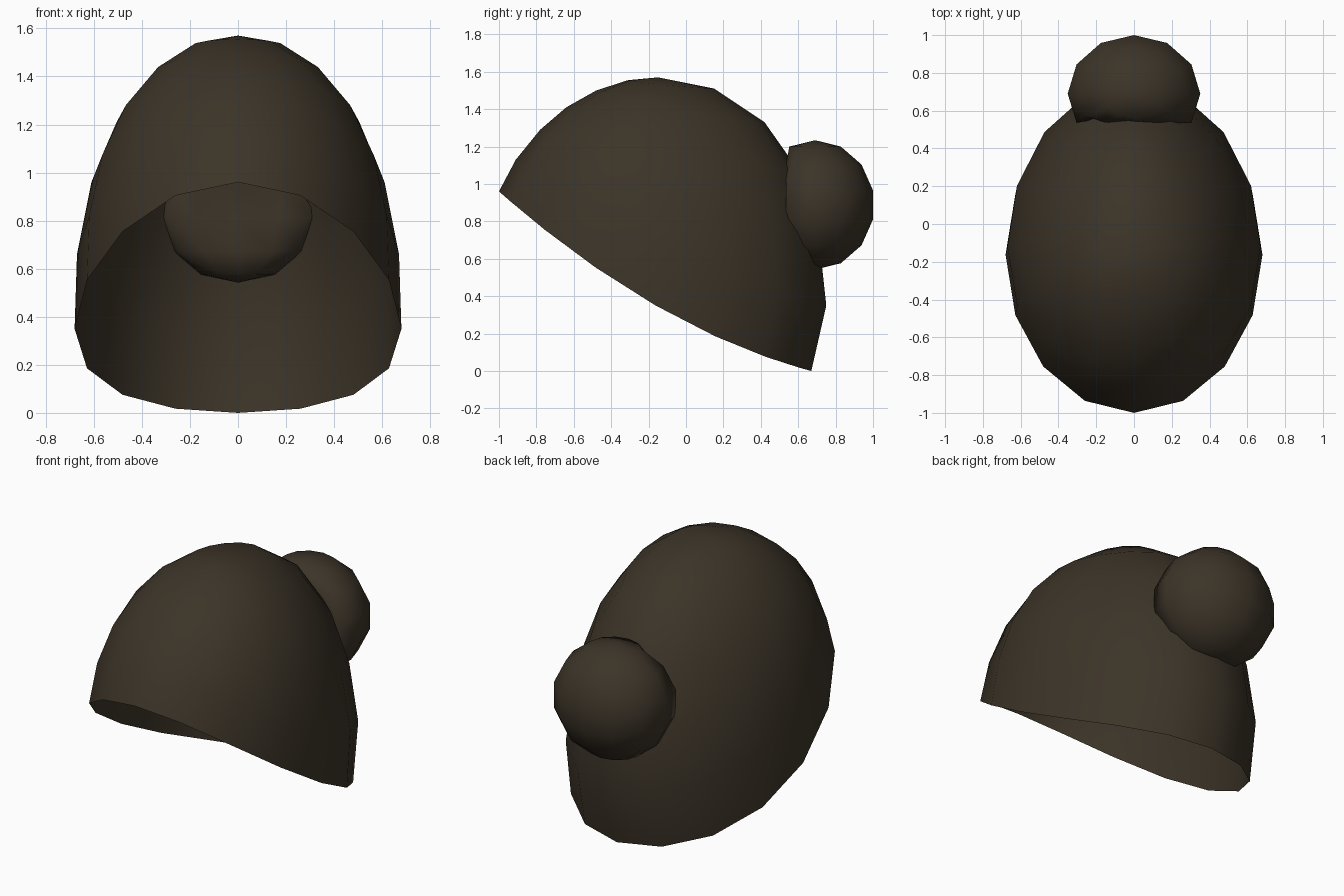
import bpy, bmesh, math

if "Cube" in bpy.data.objects:
    bpy.data.objects.remove(bpy.data.objects["Cube"])

hair = bpy.data.materials.new("dark_brown_hair")
hair.diffuse_color = (0.045, 0.034, 0.021, 1)
hair.use_nodes = True
hair.node_tree.nodes["Principled BSDF"].inputs["Base Color"].default_value = hair.diffuse_color


def finish(bm, name):
    bmesh.ops.recalc_face_normals(bm, faces=bm.faces)
    me = bpy.data.meshes.new(name)
    bm.to_mesh(me)
    bm.free()
    me.materials.append(hair)
    me.shade_smooth()
    ob = bpy.data.objects.new(name, me)
    bpy.context.collection.objects.link(ob)
    return ob


def blend(front, side, back, c):
    # passes through front (c=1), side (c=0) and back (c=-1)
    return side + (front - back) / 2 * c + ((front + back) / 2 - side) * c * c


# Hair cap: open slanted dome; rows are half width, front y, z, side z, back y, z
rings = [
    (0.19, -0.31, 1.555, 1.53, 0.15, 1.51),
    (0.36, -0.48, 1.50, 1.405, 0.42, 1.33),
    (0.505, -0.64, 1.41, 1.21, 0.61, 1.06),
    (0.61, -0.78, 1.29, 0.96, 0.71, 0.72),
    (0.67, -0.91, 1.13, 0.66, 0.75, 0.35),
    (0.68, -1.00, 0.96, 0.35, 0.67, 0.0),
]
SEG = 16
bm = bmesh.new()
pole = bm.verts.new((0, -0.15, 1.57))
prev = None
for w, yf, zf, zs, yb, zb in rings:
    ys = ((yf + yb) / 2 - 0.16) / 2
    row = []
    for i in range(SEG):
        a = 2 * math.pi * i / SEG
        c = math.cos(a)
        row.append(bm.verts.new((w * math.sin(a), blend(yf, ys, yb, c), blend(zf, zs, zb, c))))
    for i in range(SEG):
        j = (i + 1) % SEG
        if prev:
            bm.faces.new((prev[i], row[i], row[j], prev[j]))
        else:
            bm.faces.new((pole, row[i], row[j]))
    prev = row
cap = finish(bm, "hair_cap")
# outward normals on the open dome
if sum(p.normal.z for p in cap.data.polygons) < 0:
    cap.data.flip_normals()

# Bun: low-poly ball with its front pressed in against the head
bm = bmesh.new()
bmesh.ops.create_uvsphere(bm, u_segments=12, v_segments=7, radius=1)
for v in bm.verts:
    x, y, z = v.co.x * 0.36, 0.69 + v.co.y * 0.318, 0.888 + v.co.z * 0.346
    if y < 0.50:
        y = 0.56 if abs(x) < 0.25 and abs(v.co.z) < 0.5 else 0.535
    v.co = (x, y, z)
finish(bm, "hair_bun")
